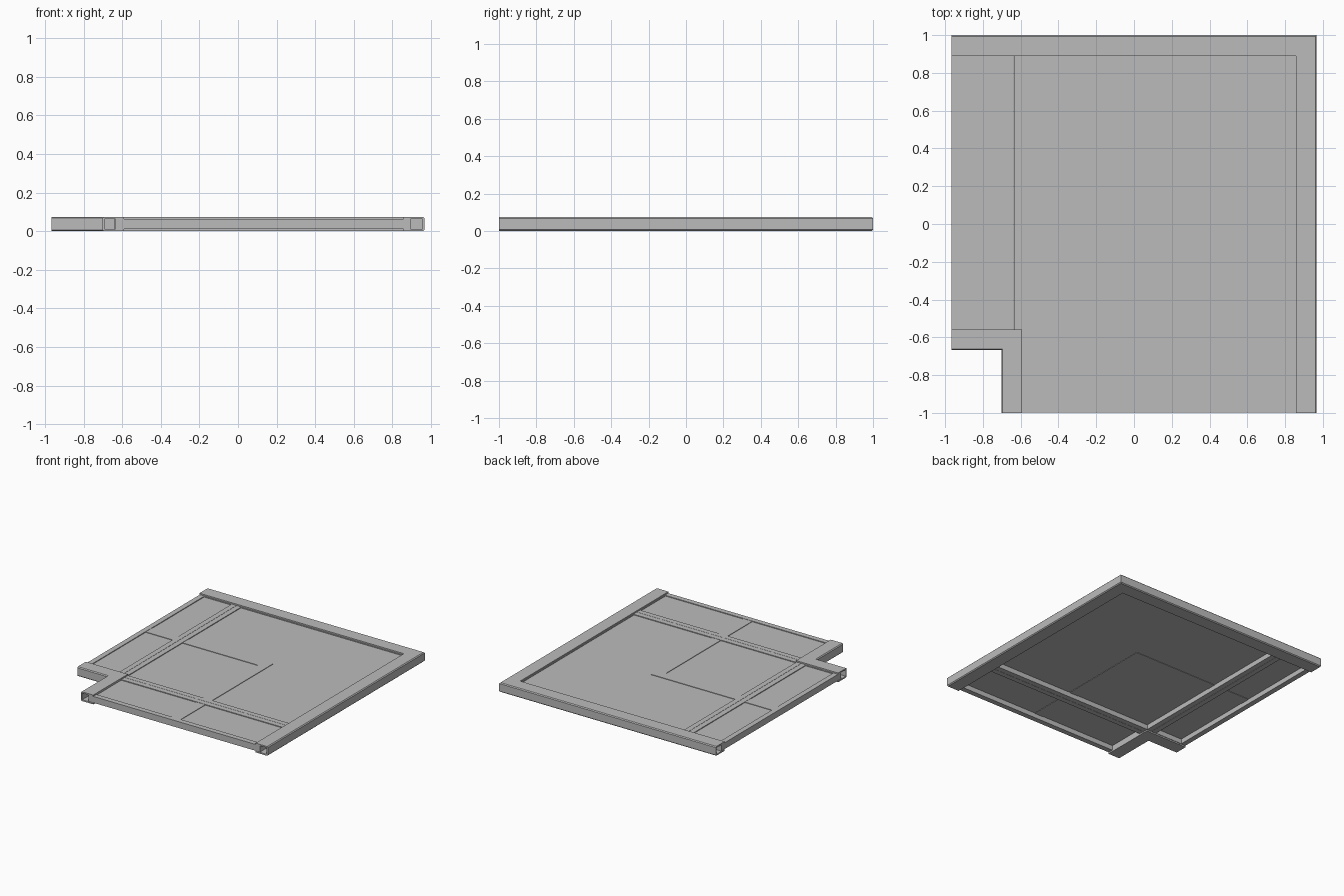
import bpy, bmesh
from mathutils import Vector

cube = bpy.data.objects.get("Cube")
if cube:
    bpy.data.objects.remove(cube, do_unlink=True)

grey = bpy.data.materials.new("light_grey")
grey.use_nodes = True
colour = (0.5, 0.5, 0.5, 1)
grey.diffuse_color = colour
grey.node_tree.nodes["Principled BSDF"].inputs["Base Color"].default_value = colour


def finish(name, bm):
    bmesh.ops.recalc_face_normals(bm, faces=bm.faces)
    mesh = bpy.data.meshes.new(name)
    bm.to_mesh(mesh)
    bm.free()
    mesh.materials.append(grey)
    obj = bpy.data.objects.new(name, mesh)
    bpy.context.collection.objects.link(obj)
    return obj


def add_box(bm, x0, x1, y0, y1, z0, z1):
    verts = bmesh.ops.create_cube(bm, size=1)["verts"]
    for v in verts:
        v.co = Vector((x1 if v.co.x > 0 else x0,
                       y1 if v.co.y > 0 else y0,
                       z1 if v.co.z > 0 else z0))


def channel(name, path, width, height=0.075, wall=0.011, bev=0.007):
    """Sweep an open C section along a mitred path, open to its right side."""
    section = [(0, bev), (0, height - bev), (bev, height), (width, height),
               (width, height - wall), (wall, height - wall), (wall, wall),
               (width, wall), (width, 0), (bev, 0)]
    pts = [Vector(p) for p in path]
    sides = []
    for a, b in zip(pts, pts[1:]):
        d = (b - a).normalized()
        sides.append(Vector((d.y, -d.x)))
    # At a right-angled corner the mitre is the sum of both side directions
    mitres = [sides[0]] + [a + b for a, b in zip(sides, sides[1:])] + [sides[-1]]
    bm = bmesh.new()
    rings = [[bm.verts.new((*(p + m * o), z)) for o, z in section]
             for p, m in zip(pts, mitres)]
    n = len(section)
    for r, s in zip(rings, rings[1:]):
        for i in range(n):
            j = (i + 1) % n
            bm.faces.new((r[i], r[j], s[j], s[i]))
    bm.faces.new(rings[0])
    bm.faces.new(rings[-1])
    return finish(name, bm)


def tray(name, x0, x1, y0, y1, bands, rim=0.042):
    """Thin panel with a deep rim and shallow raised bands."""
    low, top = 0.012, 0.063
    bm = bmesh.new()
    add_box(bm, x0, x0 + rim, y0, y1, low, top)
    add_box(bm, x1 - rim, x1, y0, y1, low, top)
    add_box(bm, x0 + rim, x1 - rim, y0, y0 + rim, low, top)
    add_box(bm, x0 + rim, x1 - rim, y1 - rim, y1, low, top)
    add_box(bm, x0 + rim, x1 - rim, y0 + rim, y1 - rim, 0.051, 0.057)
    for bx0, bx1, by0, by1 in bands:
        add_box(bm, bx0, bx1, by0, by1, 0.048, 0.061)
    return finish(name, bm)


# Outer frame along the back and one side
channel("outer_frame", [(-0.967, 1), (0.967, 1), (0.967, -1)], 0.11)

# Stepped frame around the notched corner
channel("corner_frame", [(-0.702, -1), (-0.702, -0.668), (-0.967, -0.668)], 0.11)

# Seam lines shared by the trays
left, front, right, back = -0.636, -0.597, 0.895, 0.928
bx0, bx1, by0, by1 = 0.078, 0.157, 0.14, 0.22

tray("main_panel", left, right, front, back,
     [(left + 0.042, bx1, by0, by1), (bx0, bx1, front + 0.042, by0)])
tray("side_panel", -0.965, left - 0.002, front, back,
     [(-0.923, left - 0.044, by0, by1)])
tray("front_panel", left, right, -0.998, front - 0.002,
     [(bx0, bx1, -0.956, front - 0.044)])
